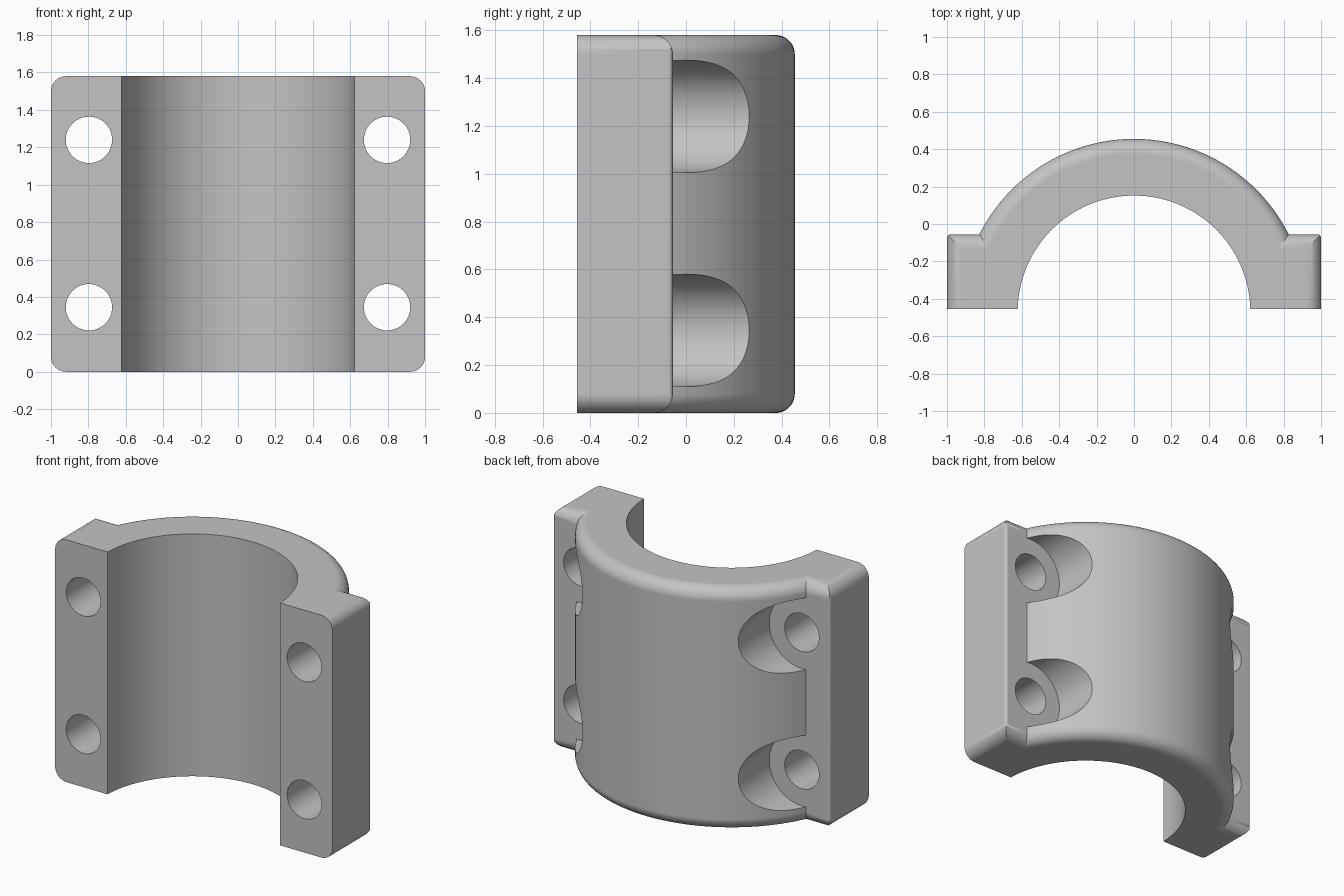
import bpy, bmesh, math
from mathutils import Vector

if "Cube" in bpy.data.objects:
    bpy.data.objects.remove(bpy.data.objects["Cube"])

HEIGHT = 1.58
AXIS_Y = -0.47      # shared axis of bore and shell
FRONT_Y, BACK_Y = -0.455, -0.055
SHELL_R, BORE_R = 0.925, 0.622
FILLET = 0.08
HOLES = [(sx * 0.797, z) for sx in (-1, 1) for z in (0.345, 1.24)]

grey = bpy.data.materials.new("plain grey")
grey.use_nodes = True
colour = (0.55, 0.55, 0.55, 1)
grey.diffuse_color = colour
grey.node_tree.nodes["Principled BSDF"].inputs["Base Color"].default_value = colour


def make_object(name, bm):
    bmesh.ops.recalc_face_normals(bm, faces=bm.faces)
    mesh = bpy.data.meshes.new(name)
    bm.to_mesh(mesh)
    bm.free()
    mesh.materials.append(grey)
    obj = bpy.data.objects.new(name, mesh)
    bpy.context.collection.objects.link(obj)
    return obj


def rounded_rect(a0, a1, b0, b1, radii, steps=12):
    """Outline with one radius per corner, counter-clockwise from (a0, b0)."""
    points = []
    corners = [(a0, b0, 1, 1), (a1, b0, -1, 1), (a1, b1, -1, -1), (a0, b1, 1, -1)]
    for i, (a, b, da, db) in enumerate(corners):
        r = radii[i]
        if r == 0:
            points.append((a, b))
            continue
        for k in range(steps + 1):
            t = math.pi + i * math.pi / 2 + k * math.pi / 2 / steps
            points.append((a + da * r + r * math.cos(t), b + db * r + r * math.sin(t)))
    return points


def prism(name, outline, axis, start, end):
    """Extrude a 2D outline along the x, y or z axis."""
    place = {"x": lambda a, b, d: (d, a, b),
             "y": lambda a, b, d: (a, d, b),
             "z": lambda a, b, d: (a, b, d)}[axis]
    bm = bmesh.new()
    face = bm.faces.new([bm.verts.new(place(a, b, start)) for a, b in outline])
    grown = bmesh.ops.extrude_face_region(bm, geom=[face])["geom"]
    bmesh.ops.translate(bm, vec=Vector(place(0, 0, end - start)),
                        verts=[v for v in grown if isinstance(v, bmesh.types.BMVert)])
    return make_object(name, bm)


def circle(a, b, r, count):
    return [(a + r * math.cos(2 * math.pi * k / count),
             b + r * math.sin(2 * math.pi * k / count)) for k in range(count)]


def combine(target, other, operation):
    mod = target.modifiers.new("cut", "BOOLEAN")
    mod.operation, mod.solver, mod.object = operation, "EXACT", other
    bpy.context.view_layer.objects.active = target
    bpy.ops.object.modifier_apply(modifier=mod.name)
    bpy.data.objects.remove(other)


# Round shell: drum with filleted rims
bm = bmesh.new()
count = 128
profile = [p for p in rounded_rect(0, SHELL_R, 0, HEIGHT, (0, FILLET, FILLET, 0)) if p[0] > 0]
rings = [[bm.verts.new((x, y, z)) for x, y in circle(0, AXIS_Y, r, count)] for r, z in profile]
for low, high in zip(rings, rings[1:]):
    for k in range(count):
        n = (k + 1) % count
        bm.faces.new((low[k], low[n], high[n], high[k]))
bm.faces.new(rings[0])
bm.faces.new(rings[-1])
cap = make_object("bearing_cap", bm)

# Bolt head pockets in the shell
for x, z in HOLES:
    combine(cap, prism("pocket", circle(x, z, 0.235, 72), "y", -0.2, 1), "DIFFERENCE")

# Mounting flanges: one slab rounded in all three directions
slab = prism("flanges", rounded_rect(-1, 1, 0, HEIGHT, [FILLET] * 4), "y", -0.6, 0.1)
side = rounded_rect(-0.7, BACK_Y, 0, HEIGHT, (0, FILLET, FILLET, 0))
combine(slab, prism("side_shape", side, "x", -1.2, 1.2), "INTERSECT")
plan = rounded_rect(-1, 1, -0.8, BACK_Y, (0, 0, 0.02, 0.02), 6)
combine(slab, prism("plan_shape", plan, "z", -0.2, 1.8), "INTERSECT")
combine(cap, slab, "UNION")

# Bore, bolt holes and flat mating face
combine(cap, prism("bore", circle(0, AXIS_Y, BORE_R, 128), "z", -0.2, 1.8), "DIFFERENCE")
for x, z in HOLES:
    combine(cap, prism("bolt_hole", circle(x, z, 0.124, 48), "y", -1, 0.1), "DIFFERENCE")
front = rounded_rect(-1.5, 1.5, -2, FRONT_Y, (0, 0, 0, 0))
combine(cap, prism("front_trim", front, "z", -0.3, 1.9), "DIFFERENCE")

# Smooth curves with crisp edges
bpy.ops.object.select_all(action="DESELECT")
cap.select_set(True)
bpy.context.view_layer.objects.active = cap
bpy.ops.object.shade_smooth_by_angle(angle=math.radians(30))
weighted = cap.modifiers.new("even_shading", "WEIGHTED_NORMAL")
weighted.keep_sharp = True
